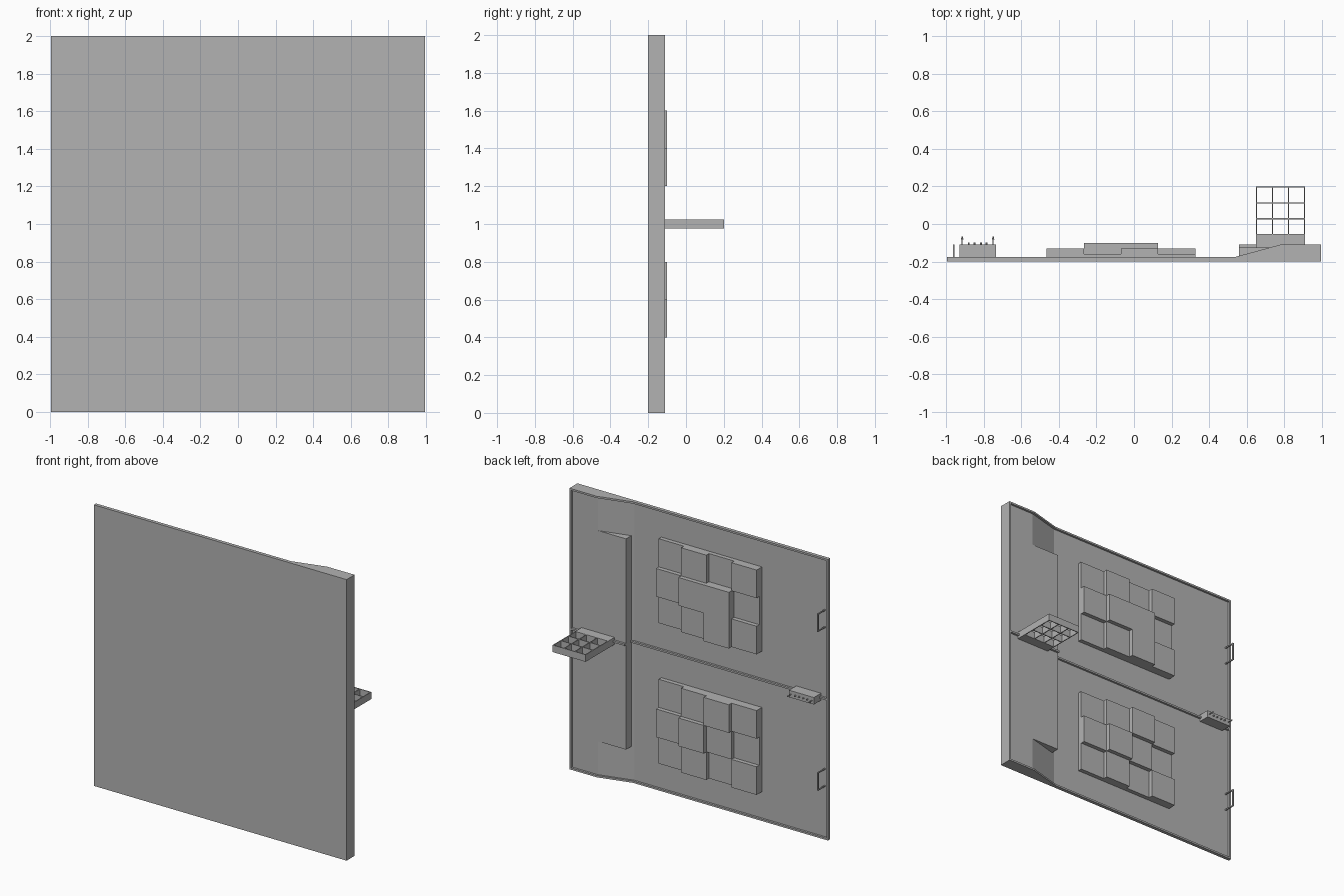
import bpy, bmesh, math
from mathutils import Matrix

if "Cube" in bpy.data.objects:
    bpy.data.objects.remove(bpy.data.objects["Cube"])

grey = bpy.data.materials.new("panel grey")
grey.diffuse_color = (0.45, 0.45, 0.45, 1)
grey.use_nodes = True
grey.node_tree.nodes["Principled BSDF"].inputs["Base Color"].default_value = grey.diffuse_color

F = -0.2           # front plane of the door
LIP = 0.015        # height of the rim above the inner surface
IN, OUT = F + 0.01, F + 0.01 + LIP
E = 0.995          # half width


def finish(name, bm):
    bmesh.ops.recalc_face_normals(bm, faces=bm.faces)
    me = bpy.data.meshes.new(name)
    bm.to_mesh(me)
    bm.free()
    me.materials.append(grey)
    ob = bpy.data.objects.new(name, me)
    bpy.context.collection.objects.link(ob)
    return ob


def add_box(bm, x0, x1, y0, y1, z0, z1):
    m = Matrix.Translation(((x0 + x1) / 2, (y0 + y1) / 2, (z0 + z1) / 2))
    m = m @ Matrix.Diagonal((x1 - x0, y1 - y0, z1 - z0, 1))
    bmesh.ops.create_cube(bm, size=1, matrix=m)


def boxes(name, items):
    bm = bmesh.new()
    for b in items:
        add_box(bm, *b)
    return finish(name, bm)


def prism(name, pts, z0, z1):
    """Extrude an (x, y) outline upwards."""
    bm = bmesh.new()
    f = bm.faces.new([bm.verts.new((x, y, z0)) for x, y in pts])
    r = bmesh.ops.extrude_face_region(bm, geom=[f])
    vs = [v for v in r["geom"] if isinstance(v, bmesh.types.BMVert)]
    bmesh.ops.translate(bm, verts=vs, vec=(0, 0, z1 - z0))
    return finish(name, bm)


def section(drop):
    """Door cross-section: thin sheet, ramp, thick hinge side."""
    return [(-E, F), (E, F), (E, -0.11 - drop), (0.78, -0.11 - drop),
            (0.54, OUT - drop), (-E, OUT - drop)]


# Door sheet with raised rim
prism("door_sheet", section(LIP), 0, 2)
T = 0.013
prism("rim_bottom", section(0), 0, T)
prism("rim_top", section(0), 2 - T, 2)
boxes("rim_sides", [(-E, -E + T, F, OUT, T, 2 - T),
                    (E - T, E, F, -0.11, T, 2 - T)])

# Long block filling the ramp
boxes("edge_block", [(0.56, 0.80, IN, -0.11 - LIP, 0.25, 1.75)])

# Middle rib running over the sheet and block
prism("middle_rib", [(-E, IN), (0.56, IN), (E, IN), (E, -0.11), (0.56, -0.11),
                     (0.56, OUT), (-E, OUT)], 1 - T / 2, 1 + T / 2)

# Stepped padding tiles: rows from the top down, columns from -x to +x
STEP = 0.03
pads = {"upper_tiles": (1.8, ["2121", "1332", "2321"]),
        "lower_tiles": (0.8, ["2321", "1232", "2121"])}
for name, (top, rows) in pads.items():
    items = []
    for r, row in enumerate(rows):
        for c, h in enumerate(row):
            x, z = -0.465 + c * 0.198, top - r * 0.2
            items.append((x, x + 0.198, IN - 0.002, IN + STEP * int(h), z - 0.2, z))
    boxes(name, items)

# Open grid tray on a solid bracket
X0, X1, Y0, Y1, Z0, Z1, W = 0.65, 0.91, -0.06, 0.2, 0.975, 1.025, 0.006
boxes("tray_bracket", [(X0, X1, -0.13, Y0, Z0, Z1)])
tray = []
for i in range(4):
    x = X0 + (X1 - X0 - W) * i / 3
    y = Y0 + (Y1 - Y0 - W) * i / 3
    tray.append((x, x + W, Y0, Y1, Z0, Z1))
    tray.append((X0, X1, y, y + W, Z0, Z1))
boxes("tray_grid", tray)

# Small control box with pegs on its face
boxes("control_box", [(-0.93, -0.735, IN, -0.11, 0.975, 1.025)])
bm = bmesh.new()
turn = Matrix.Rotation(-math.pi / 2, 4, "X")


def peg(x, y0, y1, r0, r1):
    bmesh.ops.create_cone(bm, cap_ends=True, segments=8, radius1=r0, radius2=r1,
                          depth=y1 - y0,
                          matrix=Matrix.Translation((x, (y0 + y1) / 2, 1.0)) @ turn)


for x in (-0.915, -0.75):
    peg(x, -0.112, -0.08, 0.003, 0.003)
    peg(x, -0.083, -0.065, 0.007, 0.002)
for x in (-0.88, -0.85, -0.815, -0.785):
    peg(x, -0.112, -0.098, 0.005, 0.005)
finish("control_pegs", bm)

# Pull handles near the free edge
H = 0.008
for name, z0, z1 in (("upper_handle", 1.5, 1.63), ("lower_handle", 0.37, 0.5)):
    boxes(name, [(-0.964, -0.956, IN, -0.11, z0, z0 + H),
                 (-0.964, -0.956, IN, -0.11, z1 - H, z1),
                 (-0.964, -0.956, -0.11 - H, -0.11, z0, z1)])
